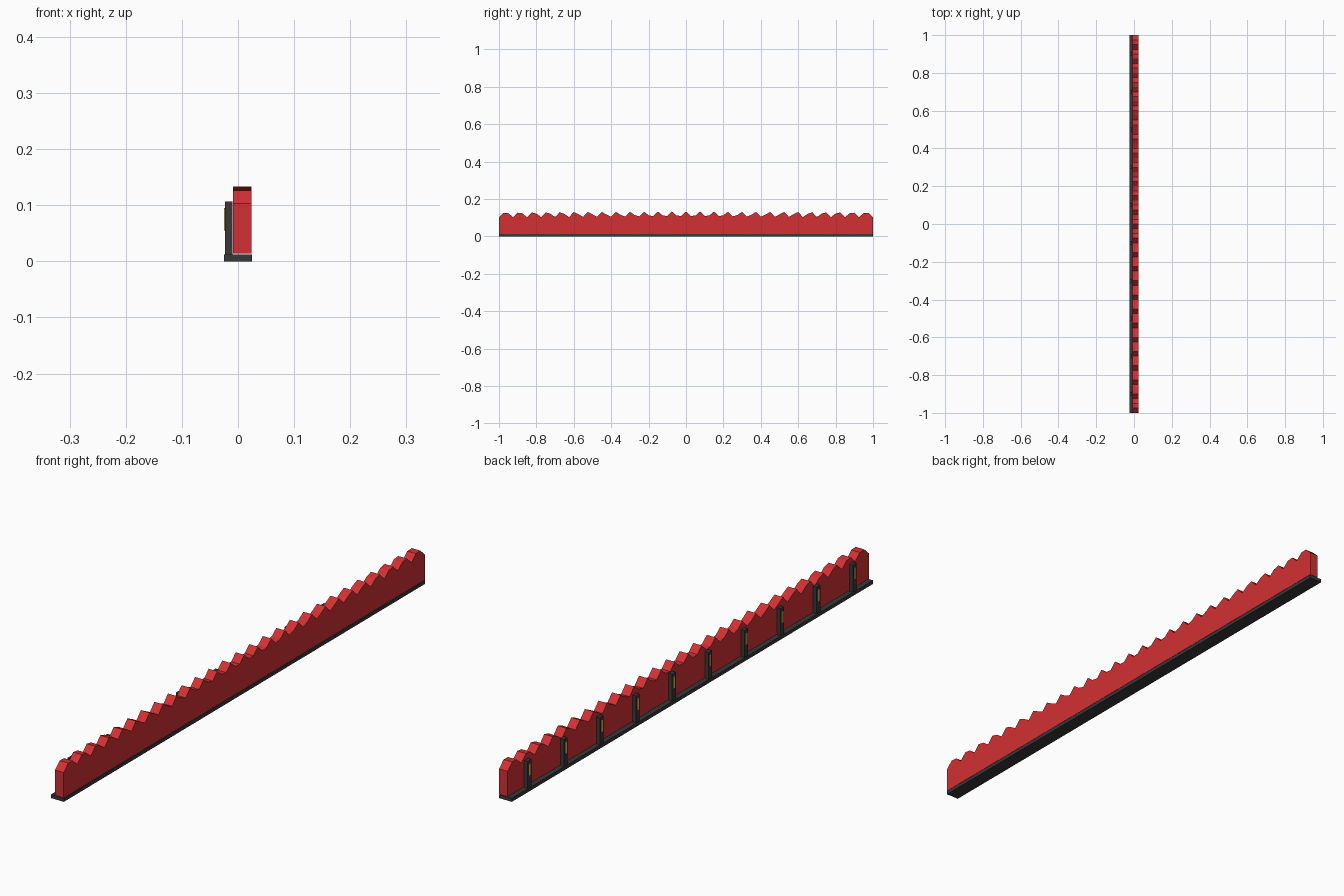
import bpy
import bmesh
import math

cube = bpy.data.objects.get("Cube")
if cube:
    bpy.data.objects.remove(cube, do_unlink=True)


def material(name, rgb):
    mat = bpy.data.materials.new(name)
    mat.use_nodes = True
    color = (*rgb, 1.0)
    mat.diffuse_color = color
    mat.node_tree.nodes["Principled BSDF"].inputs["Base Color"].default_value = color
    return mat


red = material("red", (0.65, 0.03, 0.033))
dark_grey = material("dark grey", (0.04, 0.04, 0.043))
yellow = material("yellow", (0.8, 0.5, 0.05))


def finish(name, bm, mat):
    bmesh.ops.recalc_face_normals(bm, faces=bm.faces[:])
    mesh = bpy.data.meshes.new(name)
    bm.to_mesh(mesh)
    bm.free()
    mesh.materials.append(mat)
    obj = bpy.data.objects.new(name, mesh)
    bpy.context.scene.collection.objects.link(obj)
    return obj


def box(name, low, high, mat):
    bm = bmesh.new()
    bmesh.ops.create_cube(bm, size=1)
    for v in bm.verts:
        v.co = [(a + b) / 2 + c * (b - a) for a, b, c in zip(low, high, v.co)]
    return finish(name, bm, mat)


# Base rail
BASE_TOP = 0.0125
box("base_rail", (-0.025, -1, 0), (0.025, 1, BASE_TOP), dark_grey)

# Wall panel with a coarse wave along its top edge
WAVES, STEPS = 27, 80
WALL_BOTTOM, WALL_BACK, WALL_FRONT = 0.014, -0.009, 0.0245
bm = bmesh.new()
rows = []
for i in range(STEPS + 1):
    t = i / STEPS
    y = 2 * t - 1
    top = 0.118 - 0.0152 * math.cos(2 * math.pi * WAVES * t)
    rows.append([bm.verts.new(co) for co in (
        (WALL_BACK, y, WALL_BOTTOM), (WALL_FRONT, y, WALL_BOTTOM),
        (WALL_FRONT, y, top), (WALL_BACK, y, top))])
for a, b in zip(rows, rows[1:]):
    for k in range(4):
        n = (k + 1) % 4
        bm.faces.new((a[k], a[n], b[n], b[k]))
bm.faces.new(rows[0])
bm.faces.new(rows[-1])
finish("wavy_wall", bm, red)

# Support posts, each with a thin yellow marker plate
for i in range(10):
    y = -0.9 + 0.2 * i
    box(f"post_{i + 1}", (-0.0235, y - 0.01, BASE_TOP),
        (-0.0098, y + 0.01, 0.107), dark_grey)
    box(f"marker_plate_{i + 1}", (-0.025, y - 0.004, 0.055),
        (-0.0235, y + 0.004, 0.095), yellow)
